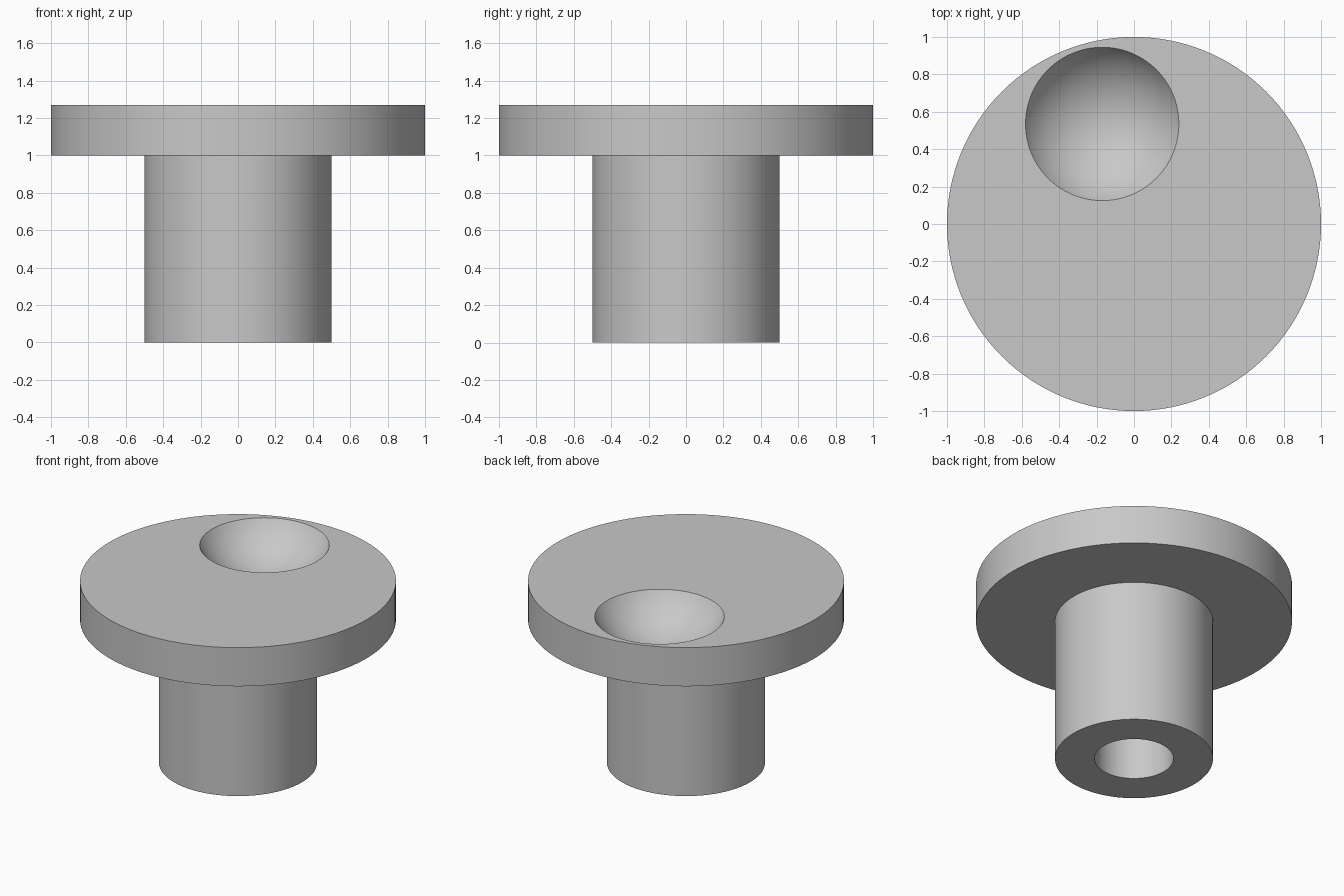
import bpy
import bmesh
import math

cube = bpy.data.objects.get("Cube")
if cube:
    bpy.data.objects.remove(cube, do_unlink=True)

SEGMENTS = 128
FLANGE_R, STEM_R, BORE_R = 1.0, 0.5, 0.25
STEM_TOP, FLANGE_TOP = 1.0, 1.27
DIMPLE_X, DIMPLE_Y, DIMPLE_RIM = -0.17, 0.535, 0.41
BALL_R = 0.48

grey = bpy.data.materials.new("plain grey")
grey.use_nodes = True
colour = (0.58, 0.58, 0.58, 1.0)
grey.diffuse_color = colour
grey.node_tree.nodes["Principled BSDF"].inputs["Base Color"].default_value = colour


def lathe(name, profile):
    """Revolve a closed (radius, height) profile around z."""
    bm = bmesh.new()
    verts = [bm.verts.new((r, 0, z)) for r, z in profile]
    edges = [bm.edges.new(pair) for pair in zip(verts, verts[1:])]
    bmesh.ops.spin(bm, geom=verts + edges, cent=(0, 0, 0), axis=(0, 0, 1),
                   angle=math.tau, steps=SEGMENTS, use_duplicate=False)
    bmesh.ops.remove_doubles(bm, verts=bm.verts, dist=0.0001)
    bmesh.ops.recalc_face_normals(bm, faces=bm.faces)
    mesh = bpy.data.meshes.new(name)
    bm.to_mesh(mesh)
    bm.free()
    obj = bpy.data.objects.new(name, mesh)
    bpy.context.collection.objects.link(obj)
    mesh.materials.append(grey)
    return obj


# Flange, stem and blind bore as one turned solid
knob = lathe("flanged_knob", [
    (0, STEM_TOP), (BORE_R, STEM_TOP), (BORE_R, 0), (STEM_R, 0),
    (STEM_R, STEM_TOP), (FLANGE_R, STEM_TOP), (FLANGE_R, FLANGE_TOP),
    (0, FLANGE_TOP)])

# Ball that scoops the finger dimple out of the flange
ball_z = FLANGE_TOP + math.sqrt(BALL_R ** 2 - DIMPLE_RIM ** 2)
bpy.ops.mesh.primitive_uv_sphere_add(
    segments=SEGMENTS, ring_count=SEGMENTS // 2, radius=BALL_R,
    location=(DIMPLE_X, DIMPLE_Y, ball_z))
ball = bpy.context.object
ball.name = "dimple_cutter"
ball.hide_render = True
ball.data.materials.append(grey)

scoop = knob.modifiers.new("finger dimple", "BOOLEAN")
scoop.operation = "DIFFERENCE"
scoop.solver = "EXACT"
scoop.object = ball

bpy.ops.object.select_all(action="DESELECT")
knob.select_set(True)
bpy.context.view_layer.objects.active = knob
bpy.ops.object.modifier_apply(modifier=scoop.name)
bpy.data.objects.remove(ball, do_unlink=True)

# Smooth curved walls, crisp rims
bpy.ops.object.shade_smooth_by_angle(angle=math.radians(30))
